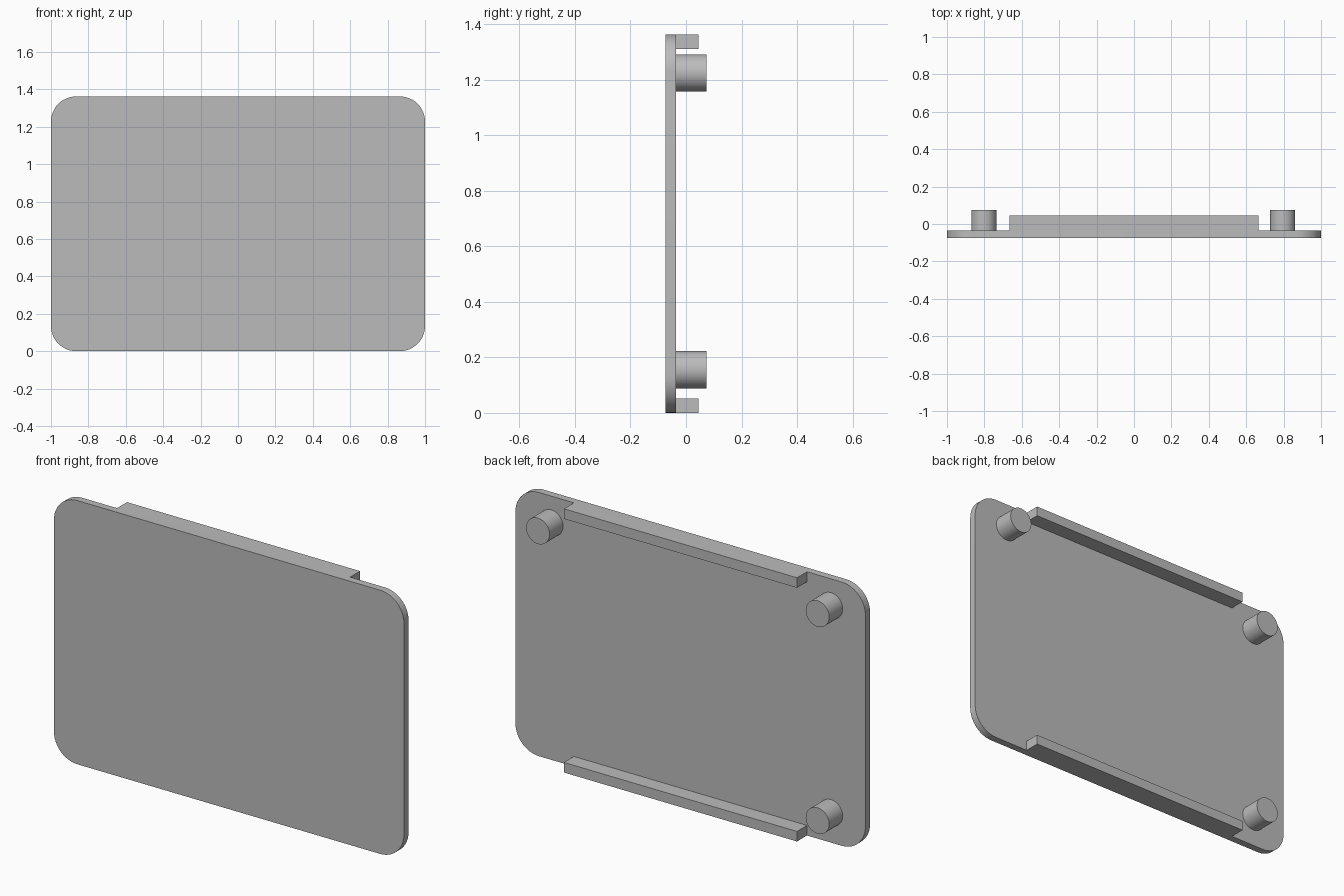
import bpy
import bmesh
import math
from mathutils import Matrix, Vector

if "Cube" in bpy.data.objects:
    bpy.data.objects.remove(bpy.data.objects["Cube"], do_unlink=True)

HEIGHT = 1.362
FRONT, BACK = -0.074, -0.036   # plate faces along y
CORNER = 0.135

grey = bpy.data.materials.new("plain_grey")
grey.use_nodes = True
colour = (0.5, 0.5, 0.5, 1)
grey.diffuse_color = colour
grey.node_tree.nodes["Principled BSDF"].inputs["Base Color"].default_value = colour


def finish(name, bm, smooth=False):
    bmesh.ops.recalc_face_normals(bm, faces=bm.faces)
    mesh = bpy.data.meshes.new(name)
    bm.to_mesh(mesh)
    bm.free()
    mesh.materials.append(grey)
    obj = bpy.data.objects.new(name, mesh)
    bpy.context.collection.objects.link(obj)
    if smooth:
        bpy.ops.object.select_all(action="DESELECT")
        obj.select_set(True)
        bpy.context.view_layer.objects.active = obj
        bpy.ops.object.shade_smooth_by_angle(angle=math.radians(30))
    return obj


# Cover plate: rounded rectangle extruded backwards
def rounded_plate(name, steps=12):
    bm = bmesh.new()
    cx, cz = 1 - CORNER, HEIGHT / 2 - CORNER
    verts = []
    for quarter, (sx, sz) in enumerate([(1, 1), (-1, 1), (-1, -1), (1, -1)]):
        for i in range(steps + 1):
            a = (quarter + i / steps) * math.pi / 2
            verts.append(bm.verts.new((sx * cx + CORNER * math.cos(a), FRONT,
                                       HEIGHT / 2 + sz * cz + CORNER * math.sin(a))))
    face = bm.faces.new(verts)
    ext = bmesh.ops.extrude_face_region(bm, geom=[face], use_keep_orig=True)
    moved = [g for g in ext["geom"] if isinstance(g, bmesh.types.BMVert)]
    bmesh.ops.translate(bm, verts=moved, vec=Vector((0, BACK - FRONT, 0)))
    return finish(name, bm, smooth=True)


# Straight rib standing on the back of the plate
def rib(name, z_low, z_high, half_length=0.666, y_end=0.045):
    bm = bmesh.new()
    size = (2 * half_length, y_end - BACK, z_high - z_low)
    centre = Vector((0, (BACK + y_end) / 2, (z_low + z_high) / 2))
    bmesh.ops.create_cube(bm, size=1,
                          matrix=Matrix.Translation(centre) @ Matrix.Diagonal((*size, 1)))
    return finish(name, bm)


# Round peg pointing backwards
def peg(name, x, z, radius=0.067, y_end=0.074):
    bm = bmesh.new()
    place = Matrix.Translation((x, (BACK + y_end) / 2, z)) @ Matrix.Rotation(math.pi / 2, 4, "X")
    bmesh.ops.create_cone(bm, cap_ends=True, segments=48, radius1=radius, radius2=radius,
                          depth=y_end - BACK, matrix=place)
    return finish(name, bm, smooth=True)


rounded_plate("cover_plate")
rib("top_rib", HEIGHT - 0.052, HEIGHT)
rib("bottom_rib", 0, 0.052)
peg("top_left_peg", 0.795, 1.224)
peg("top_right_peg", -0.803, 1.224)
peg("bottom_right_peg", -0.803, 0.155)
